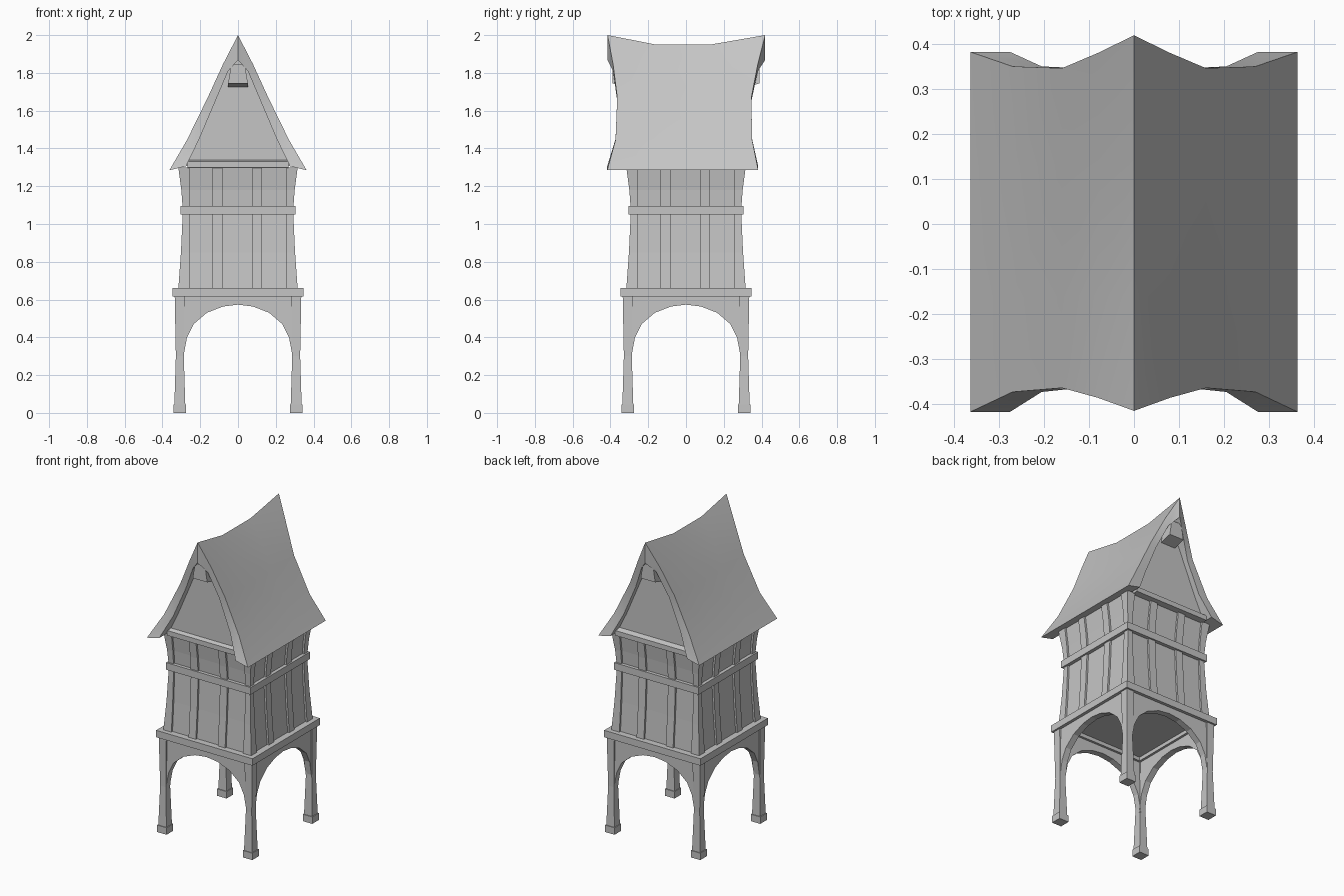
import bpy, bmesh, math

cube = bpy.data.objects.get("Cube")
if cube:
    bpy.data.objects.remove(cube, do_unlink=True)

GREY = (0.56, 0.56, 0.56, 1)
mat = bpy.data.materials.new("plain grey")
mat.use_nodes = True
mat.diffuse_color = GREY
mat.node_tree.nodes["Principled BSDF"].inputs["Base Color"].default_value = GREY


def make(name, verts, faces):
    mesh = bpy.data.meshes.new(name)
    mesh.from_pydata(verts, [], faces)
    bm = bmesh.new()
    bm.from_mesh(mesh)
    bmesh.ops.recalc_face_normals(bm, faces=bm.faces)
    bm.to_mesh(mesh)
    bm.free()
    mesh.materials.append(mat)
    obj = bpy.data.objects.new(name, mesh)
    bpy.context.collection.objects.link(obj)
    return obj


def loft(name, rings):
    """Join closed rings of equal size and cap both ends."""
    n = len(rings[0])
    verts = [p for ring in rings for p in ring]
    faces = [(r * n + i, r * n + (i + 1) % n, (r + 1) * n + (i + 1) % n, (r + 1) * n + i)
             for r in range(len(rings) - 1) for i in range(n)]
    faces += [tuple(range(n)), tuple(range(len(verts) - n, len(verts)))]
    return make(name, verts, faces)


def rect(z, x0, x1, y0, y1):
    return [(x0, y0, z), (x1, y0, z), (x1, y1, z), (x0, y1, z)]


def square(z, h, cx=0, cy=0):
    return rect(z, cx - h, cx + h, cy - h, cy + h)


def turn(obj, k):
    obj.rotation_euler.z = k * math.pi / 2


SIDES = ("front", "left", "back", "right")
BODY = [(0.64, 0.317), (0.85, 0.302), (1.07, 0.292), (1.18, 0.300), (1.3, 0.316)]

# Legs with feet
for sx, a in ((-1, "right"), (1, "left")):
    for sy, b in ((-1, "front"), (1, "back")):
        cx, cy = sx * 0.308, sy * 0.308
        loft(f"{b}_{a}_foot", [square(z, 0.034, cx, cy) for z in (0, 0.045)])
        loft(f"{b}_{a}_leg", [square(z, h, cx, cy) for z, h in
                              ((0.04, 0.029), (0.3, 0.021), (0.62, 0.027))])

# Arched braces between the legs
half = [(0.292, 0.28), (0.285, 0.32), (0.27, 0.4), (0.235, 0.47), (0.165, 0.53), (0.08, 0.563)]
arch = half + [(0, 0.573)] + [(-x, z) for x, z in reversed(half)]
for k, side in enumerate(SIDES):
    verts, n = [], len(arch)
    for y in (-0.326, -0.285):
        verts += [(x, y, z) for x, z in arch] + [(x, y, 0.625) for x, z in arch]
    faces = []
    for i in range(n - 1):
        j = i + 1
        faces += [(i, j, n + j, n + i), (2 * n + i, 2 * n + j, 3 * n + j, 3 * n + i),
                  (i, j, 2 * n + j, 2 * n + i), (n + i, n + j, 3 * n + j, 3 * n + i)]
    turn(make(f"{side}_arch", verts, faces), k)

    # Base beam and waist beam on this side
    turn(loft(f"{side}_base_beam",
              [rect(z, -0.346, 0.346, -0.346, -0.27) for z in (0.616, 0.661)]), k)
    turn(loft(f"{side}_waist_beam",
              [rect(z, -0.304, 0.304, -0.304, -0.26) for z in (1.05, 1.096)]), k)

    # Upright battens following the curved wall
    for i, x in enumerate((-0.108, 0.102)):
        turn(loft(f"{side}_batten_{i + 1}",
                  [rect(z, x - 0.026, x + 0.026, -h, -h + 0.03) for z, h in BODY]), k)
    # Corner post at the end of this side
    turn(loft(f"{side}_corner_post",
              [rect(z, 0.258, h, -h, -0.258) for z, h in BODY]), k)

# Floor and wall panels
loft("floor", [square(z, 0.28) for z in (0.64, 0.655)])
loft("walls", [square(z, h - 0.012) for z, h in BODY])

# Roof: x, z, front y, back y, and share of the ridge sag, from ridge to eave
OUTER = [(0, 2.0, -0.415, 0.419, 1), (0.08, 1.845, -0.386, 0.38, 0.6),
         (0.16, 1.67, -0.364, 0.346, 0.3), (0.27, 1.445, -0.373, 0.35, 0.1),
         (0.363, 1.285, -0.417, 0.382, 0)]
INNER = [(0, 1.868), (0.052, 1.81), (0.12, 1.65), (0.205, 1.45), (0.275, 1.306)]
cols = [(-1, i) for i in range(4, 0, -1)] + [(1, i) for i in range(5)]
n = len(cols)
verts = []
for s in range(4):
    for inside in (False, True):
        for sx, i in cols:
            x, z, front, back, sag = OUTER[i]
            if inside:
                x, z = INNER[i]
            elif s in (1, 2):
                z -= 0.05 * sag
            verts.append((sx * x, (front, -0.16, 0.13, back)[s], z))
faces = []
for i in range(n - 1):
    for s in range(3):
        for o in (0, n):
            a, b = s * 2 * n + o + i, (s + 1) * 2 * n + o + i
            faces.append((a, a + 1, b + 1, b))
    for e in (0, 6 * n):
        faces.append((e + i, e + i + 1, e + n + i + 1, e + n + i))
for s in range(3):
    for i in (0, n - 1):
        a, b = s * 2 * n + i, (s + 1) * 2 * n + i
        faces.append((a, a + n, b + n, b))
roof = make("roof", verts, faces)
bpy.ops.object.select_all(action="DESELECT")
roof.select_set(True)
bpy.context.view_layer.objects.active = roof
bpy.ops.object.shade_smooth_by_angle(angle=math.radians(30))

# Gable walls closing the roof
gable = [(sx * INNER[i][0] * 1.03, INNER[i][1] + 0.005) for sx, i in cols]
loft("gable_walls", [[(x, y, z) for x, z in gable] for y in (-0.318, 0.312)])

for sy, side in ((-1, "front"), (1, "back")):
    # Sloping sill under the gable
    sill = [(0.29, 1.295), (0.345, 1.298), (0.345, 1.33), (0.29, 1.347)]
    loft(f"{side}_gable_sill", [[(x, sy * y, z) for y, z in sill] for x in (-0.268, 0.268)])
    # Ridge beam end with a slanted underside
    end = [(-0.052, 1.745), (0.052, 1.745), (0.036, 1.845), (-0.036, 1.845)]
    loft(f"{side}_ridge_beam",
         [[(x, sy * y, z + (dz if z < 1.8 else 0)) for x, z in end]
          for y, dz in ((0.39, 0), (0.3, -0.026))])
